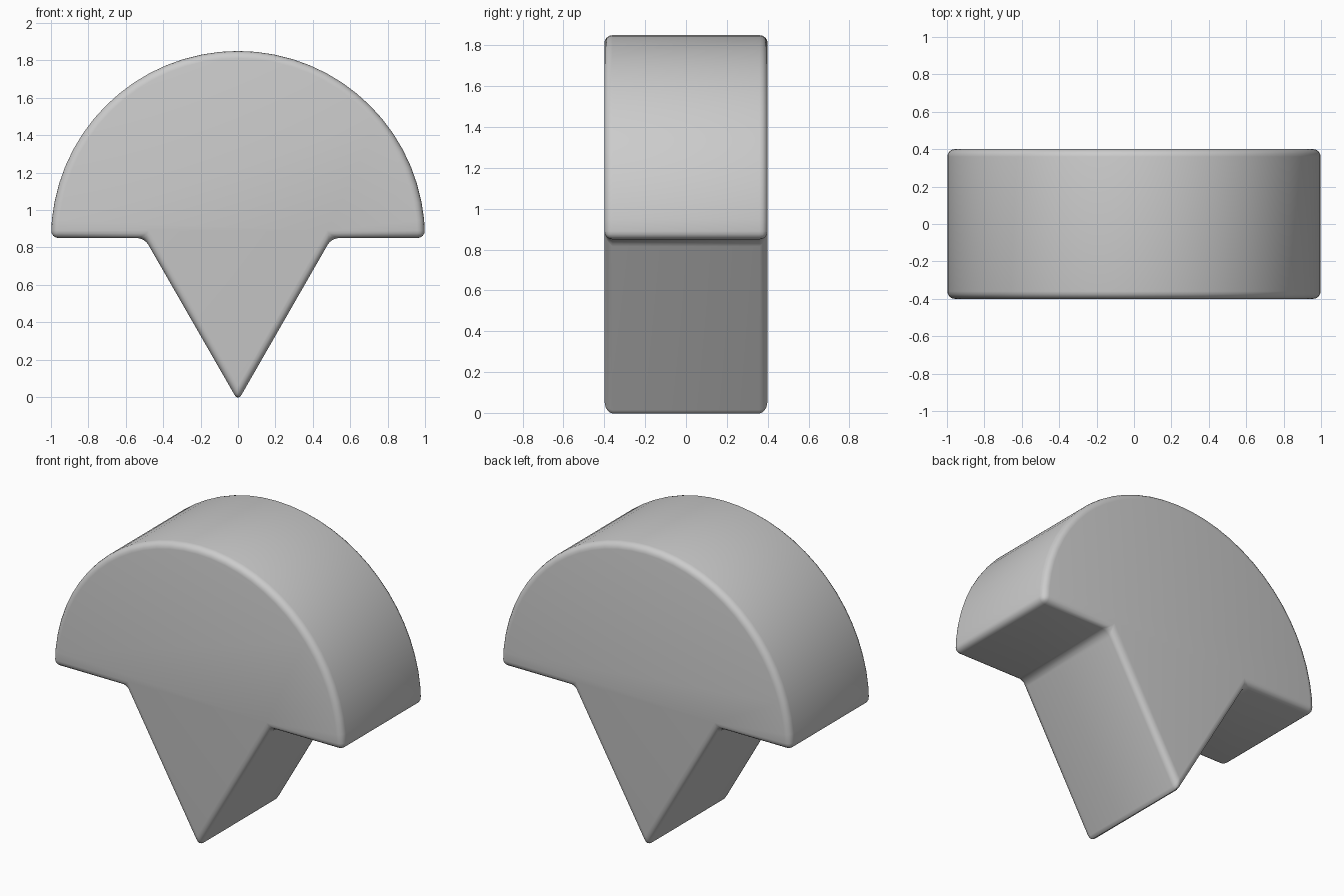
import bpy, bmesh, math

if "Cube" in bpy.data.objects:
    bpy.data.objects.remove(bpy.data.objects["Cube"])

HALF_DEPTH = 0.4
BASE_Z = 0.85      # underside of the half-disc cap
STEPS = 32         # arc segments
BEVEL = 0.04

# Front outline: half circle on top of a downward-pointing wedge
outline = [(math.cos(math.pi * i / STEPS), BASE_Z + math.sin(math.pi * i / STEPS))
           for i in range(STEPS + 1)]
outline += [(-0.5, BASE_Z), (0.0, -0.021), (0.5, BASE_Z)]

# Extrude the outline front to back
bm = bmesh.new()
face = bm.faces.new([bm.verts.new((x, -HALF_DEPTH, z)) for x, z in outline])
extruded = bmesh.ops.extrude_face_region(bm, geom=[face], use_keep_orig=True)
moved = [v for v in extruded["geom"] if isinstance(v, bmesh.types.BMVert)]
bmesh.ops.translate(bm, verts=moved, vec=(0, 2 * HALF_DEPTH, 0))
bmesh.ops.recalc_face_normals(bm, faces=bm.faces)

mesh = bpy.data.meshes.new("domed_wedge")
bm.to_mesh(mesh)
bm.free()
body = bpy.data.objects.new("domed_wedge", mesh)
bpy.context.collection.objects.link(body)

# Rounded edges
bevel = body.modifiers.new("rounded_edges", "BEVEL")
bevel.width = BEVEL
bevel.segments = 4
bevel.limit_method = "ANGLE"
bevel.angle_limit = math.radians(30)

# Smooth shading
bpy.context.view_layer.objects.active = body
body.select_set(True)
bpy.ops.object.modifier_apply(modifier=bevel.name)
bpy.ops.object.shade_smooth_by_angle(angle=math.radians(30))
